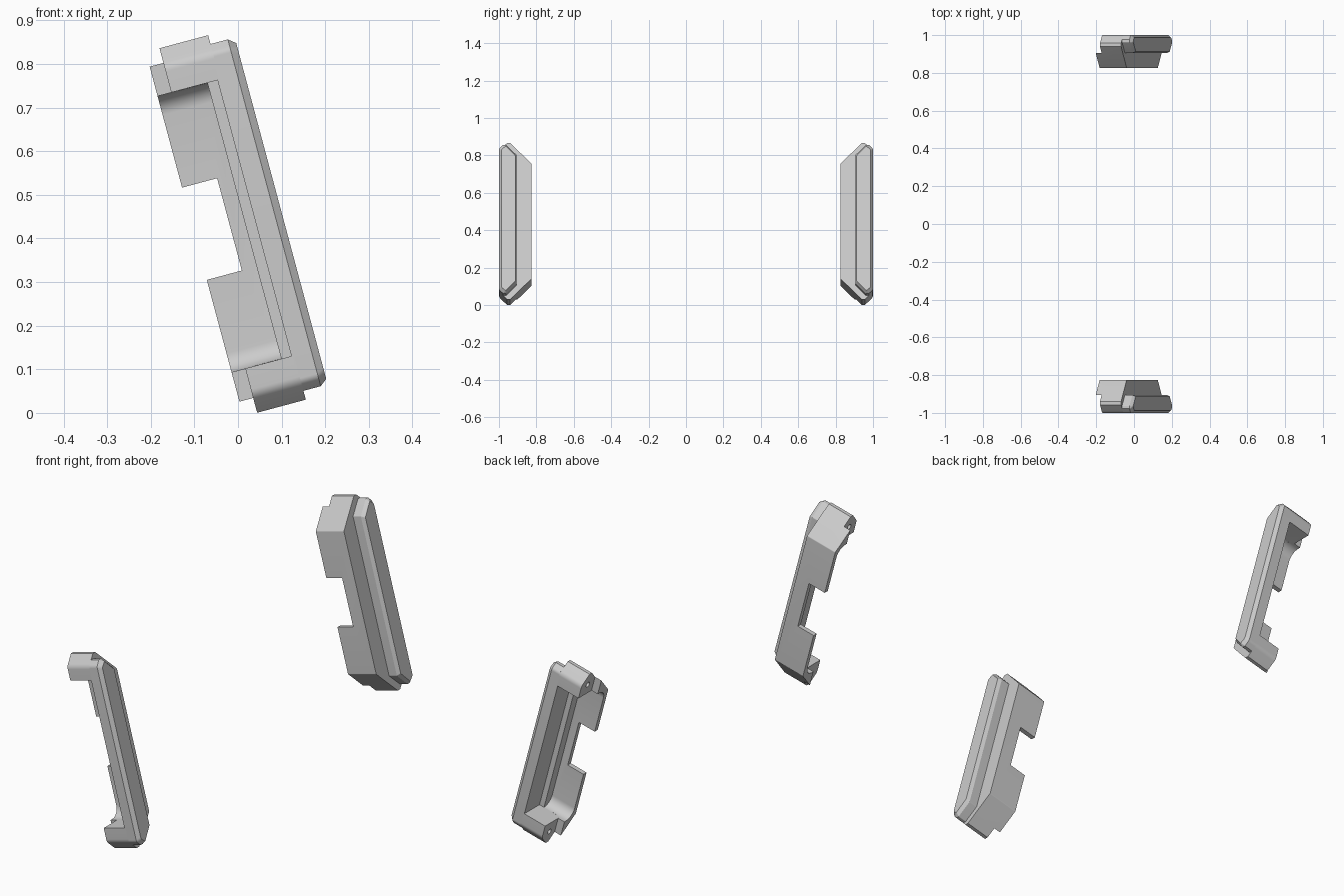
import bpy, bmesh, math
from mathutils import Vector, Matrix

if "Cube" in bpy.data.objects:
    bpy.data.objects.remove(bpy.data.objects["Cube"])

TILT = -math.radians(15)
MID = 0.4215          # centre of the long axis, local u


def outline(half, steps=6):
    """Half outline (y, u, radius), mirrored about MID, with rounded corners."""
    pts = half + [(y, 2 * MID - u, r) for y, u, r in reversed(half)]
    out = []
    for i, (y, u, r) in enumerate(pts):
        p = Vector((y, u))
        if r == 0:
            out.append(p)
            continue
        a = (Vector(pts[i - 1][:2]) - p).normalized()
        b = (Vector(pts[(i + 1) % len(pts)][:2]) - p).normalized()
        half_angle = a.angle(b) / 2
        t = r / math.tan(half_angle)
        centre = p + (a + b).normalized() * r / math.sin(half_angle)
        s, e = p + a * t - centre, p + b * t - centre
        for k in range(steps + 1):
            d = s.lerp(e, k / steps).normalized() * r
            out.append(centre + d)
    return out


def loft(name, rings):
    """Skin closed rings given as (v, outline), then tilt the part."""
    bm = bmesh.new()
    loops = [[bm.verts.new((v, p.x, p.y)) for p in ring] for v, ring in rings]
    n = len(loops[0])
    for a, b in zip(loops, loops[1:]):
        for i in range(n):
            j = (i + 1) % n
            bm.faces.new((a[i], a[j], b[j], b[i]))
    bm.faces.new(loops[0])
    bm.faces.new(loops[-1])
    bmesh.ops.recalc_face_normals(bm, faces=bm.faces)
    me = bpy.data.meshes.new(name)
    bm.to_mesh(me)
    bm.free()
    ob = bpy.data.objects.new(name, me)
    bpy.context.collection.objects.link(ob)
    return ob


def block(name, v0, v1, y0, y1, u0, u1):
    ring = [Vector(p) for p in ((y0, u0), (y1, u0), (y1, u1), (y0, u1))]
    return loft(name, [(v0, ring), (v1, ring)])


def finish(ob, cutters=()):
    """Cut, mirror to the other side, tilt and smooth."""
    for c in cutters:
        c.hide_render = True
        m = ob.modifiers.new("cut", 'BOOLEAN')
        m.operation, m.solver, m.object = 'DIFFERENCE', 'EXACT', c
    m = ob.modifiers.new("mirror", 'MIRROR')
    m.use_axis = (False, True, False)
    m.use_mirror_merge = False
    dg = bpy.context.evaluated_depsgraph_get()
    me = bpy.data.meshes.new_from_object(ob.evaluated_get(dg))
    ob.modifiers.clear()
    ob.data = me
    for c in cutters:
        bpy.data.objects.remove(c)
    ob.matrix_world = Matrix.Rotation(TILT, 4, 'Y')
    bpy.ops.object.select_all(action='DESELECT')
    ob.select_set(True)
    bpy.context.view_layer.objects.active = ob
    bpy.ops.object.shade_smooth_by_angle(angle=math.radians(25))


# Housing: long chamfered body
shape = outline([(1, .811, .03), (.957, .854, 0), (.94, .854, 0), (.825, .739, .006)])
housing = loft("housing", [(.0098, shape), (.158, shape)])

# Cavity with filleted floor, open to the outer side and the bottom
floor = outline([(1.1, .749, 0), (.847, .749, .045)])
ledge = outline([(1.1, .749, 0), (.89, .749, 0)])
cutters = [
    loft("cavity_cutter", [(-.1, floor), (.128, floor)]),
    loft("ledge_cutter", [(.06, ledge), (.152, ledge)]),
    block("step_cutter", -.1, .0425, .905, 1.2, -.2, 1.1),
    block("notch_cutter", -.1, .093, .7, 1.1, .313, .532),
]
# Screw holes in the end posts
for u in (.798, 2 * MID - .798):
    ring = [Vector((.95 + .012 * math.cos(a), u + .012 * math.sin(a)))
            for a in (math.tau * k / 20 for k in range(20))]
    cutters.append(loft("hole_cutter", [(0, ring), (.09, ring)]))
finish(housing, cutters)


# Raised cap along the outer edge
def cap(d):
    return outline([(1 - d, .811 - d * .6, .02), (.978 - d, .833 - d, 0),
                    (.962, .833 - d, .004), (.905 + d * .6, .776 - d * .6, .006)])


finish(loft("edge_cap", [(.158, cap(0)), (.199, cap(0)), (.2155, cap(.013))]))
